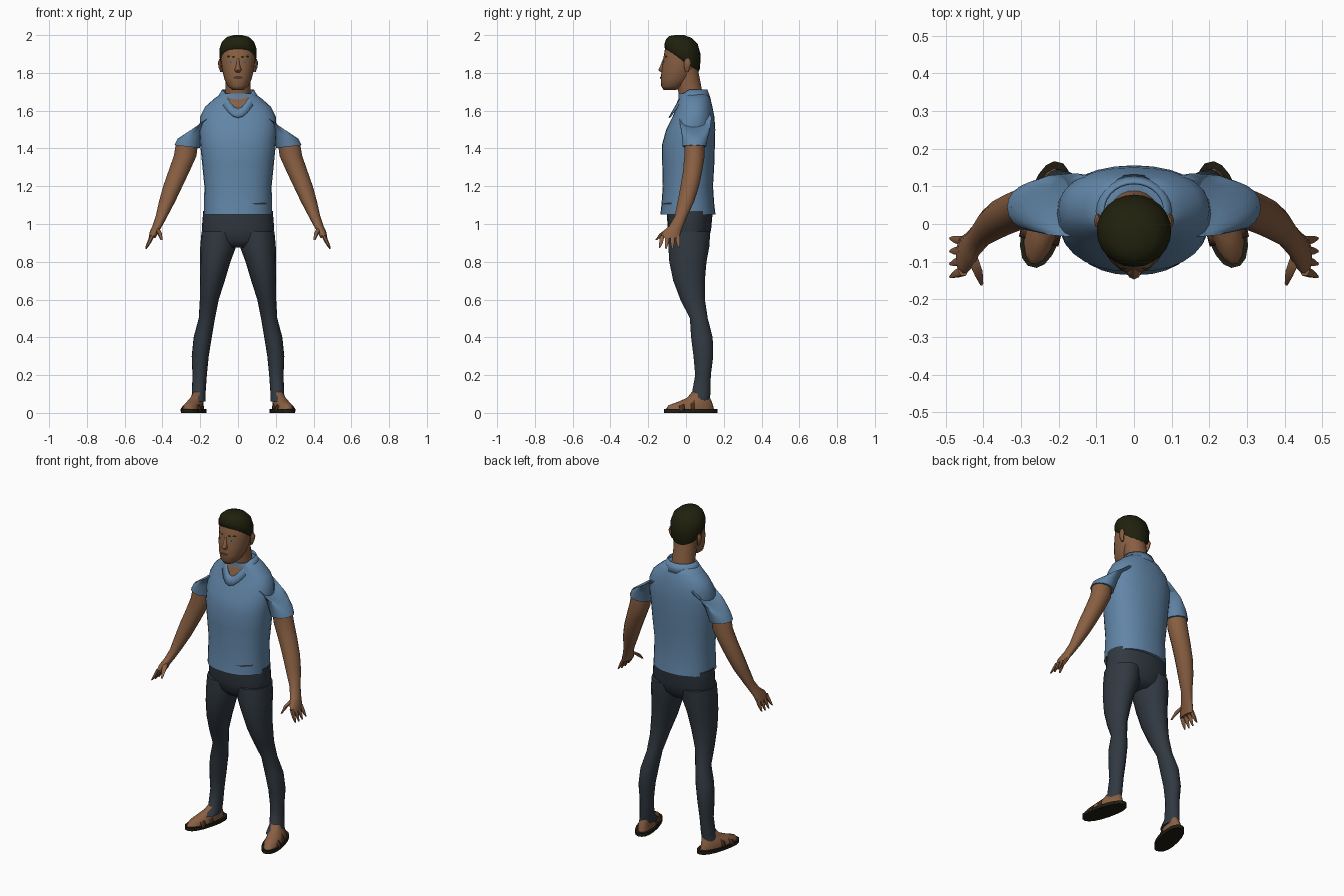
import bpy, bmesh, math
from mathutils import Vector, Matrix
from mathutils.bvhtree import BVHTree

if "Cube" in bpy.data.objects:
    bpy.data.objects.remove(bpy.data.objects["Cube"])


def material(name, r, g, b):
    m = bpy.data.materials.new(name)
    m.use_nodes = True
    m.diffuse_color = (r, g, b, 1)
    bsdf = m.node_tree.nodes["Principled BSDF"]
    bsdf.inputs["Base Color"].default_value = (r, g, b, 1)
    bsdf.inputs["Roughness"].default_value = 0.9
    return m


SKIN = material("skin brown", 0.25, 0.115, 0.055)
SHIRT = material("shirt blue", 0.12, 0.235, 0.385)
PANTS = material("trouser slate", 0.03, 0.04, 0.052)
HAIR = material("hair dark olive", 0.014, 0.015, 0.004)
SOLE = material("sole black brown", 0.014, 0.012, 0.006)
STRAP = material("strap brown", 0.07, 0.03, 0.014)
EYE = material("eye grey", 0.13, 0.15, 0.17)
LIP = material("lip brown", 0.09, 0.04, 0.022)


def finish(name, bm, mat, mirror=False, matrix=None, angle=60):
    """Turn a bmesh into a smooth object, mirrored across x if asked."""
    if matrix:
        bm.transform(matrix)
    bmesh.ops.recalc_face_normals(bm, faces=bm.faces)
    me = bpy.data.meshes.new(name)
    bm.to_mesh(me)
    bm.free()
    me.materials.append(mat)
    ob = bpy.data.objects.new(name, me)
    bpy.context.collection.objects.link(ob)
    if mirror:
        ob.modifiers.new("mirror", 'MIRROR').use_mirror_merge = False
    bpy.ops.object.select_all(action='DESELECT')
    ob.select_set(True)
    bpy.context.view_layer.objects.active = ob
    bpy.ops.object.shade_smooth_by_angle(angle=math.radians(angle))
    return ob


def loft(name, rings, mat, sides=18, power=2.0, **kw):
    """Skin through rings (x, y, z, rx, ry, slope along x, slope along y)."""
    bm = bmesh.new()
    loops = []
    for ring in rings:
        x, y, z, rx, ry, sx, sy = (tuple(ring) + (0, 0))[:7]
        loop = []
        for i in range(sides):
            a = math.tau * i / sides
            c, s = math.cos(a), math.sin(a)
            dx = rx * math.copysign(abs(c) ** (2 / power), c)
            dy = ry * math.copysign(abs(s) ** (2 / power), s)
            loop.append(bm.verts.new((x + dx, y + dy, z + sx * dx + sy * dy)))
        loops.append(loop)
    for lo, hi in zip(loops, loops[1:]):
        for i in range(sides):
            j = (i + 1) % sides
            bm.faces.new((lo[i], lo[j], hi[j], hi[i]))
    bm.faces.new(loops[0])
    bm.faces.new(loops[-1])
    return finish(name, bm, mat, **kw)


def decal(name, target, outline, mat, mirror=False):
    """Lay a thin flat plate on the front of a part."""
    tree = BVHTree.FromPolygons([v.co for v in target.data.vertices],
                                [p.vertices for p in target.data.polygons])
    n = len(outline)
    mid = (sum(p[0] for p in outline) / n, sum(p[1] for p in outline) / n)
    bm = bmesh.new()
    verts = []
    for x, z in outline + [mid]:
        hit = tree.ray_cast(Vector((x, -1, z)), Vector((0, 1, 0)))[0]
        if hit is None:
            bm.free()
            return
        verts.append(bm.verts.new(hit - Vector((0, 0.004, 0))))
    for i in range(n):
        bm.faces.new((verts[i], verts[(i + 1) % n], verts[-1]))
    finish(name, bm, mat, mirror)


def oval(x, z, rx, rz, n=8):
    return [(x + rx * math.cos(math.tau * i / n), z + rz * math.sin(math.tau * i / n))
            for i in range(n)]


# Shirt body, sleeves and collar
shirt = loft("shirt_body", [
    (0, .01, 1.05, .18, .146), (0, .01, 1.10, .18, .14), (0, .01, 1.2, .178, .133),
    (0, .012, 1.32, .19, .138), (0, .013, 1.42, .2, .14), (0, .025, 1.5, .205, .13),
    (0, .04, 1.57, .2, .11), (0, .045, 1.62, .175, .095), (0, .045, 1.66, .13, .085),
    (0, .038, 1.69, .09, .078)], SHIRT, sides=28, power=2.25)
loft("sleeves", [
    (.1, .05, 1.58, .06, .075, -.9), (.16, .05, 1.56, .07, .085, -.8),
    (.215, .05, 1.52, .07, .08, -.65), (.25, .048, 1.465, .07, .07, -.2),
    (.27, .045, 1.41, .067, .063, .12)], SHIRT, mirror=True)

bm = bmesh.new()
top, low = [], []
for i in range(28):
    a = math.tau * i / 28
    c, s = math.cos(a), math.sin(a)
    f = max(0, -s) ** 3
    top.append(bm.verts.new((.085 * c, .035 + (.078 + .022 * f) * s, 1.712 - .1 * f)))
    low.append(bm.verts.new((.112 * c, .035 + (.097 + .03 * f) * s, 1.66 - .095 * f)))
for i in range(28):
    j = (i + 1) % 28
    bm.faces.new((low[i], low[j], top[j], top[i]))
collar = finish("collar", bm, SHIRT)
collar.modifiers.new("thickness", 'SOLIDIFY').thickness = .008
decal("open_neck", shirt, [(-.062, 1.675), (-.03, 1.64), (0, 1.595), (.03, 1.64), (.062, 1.675)], SKIN)
decal("hem_slit", shirt, [(.07, 1.108), (.1, 1.102), (.15, 1.104), (.155, 1.115), (.11, 1.112)], PANTS)

# Trousers
loft("trouser_hips", [
    (0, .015, .875, .1, .07), (0, .017, .91, .17, .1), (0, .018, .97, .192, .115),
    (0, .02, 1.07, .184, .122)], PANTS, sides=24, power=2.2)
loft("trouser_legs", [
    (.215, .055, .06, .043, .067), (.208, .08, .1, .036, .05), (.203, .09, .2, .038, .042),
    (.2, .092, .3, .045, .053), (.187, .084, .4, .048, .058), (.165, .068, .5, .043, .048),
    (.152, .035, .6, .05, .066), (.136, .016, .7, .066, .085), (.12, .01, .8, .08, .1),
    (.105, .015, .88, .095, .11), (.1, .018, .96, .093, .112)], PANTS, mirror=True)

# Arms and hands
loft("arms", [
    (.455, -.085, .925, .018, .052), (.443, -.075, .96, .024, .05),
    (.427, -.052, .99, .026, .038), (.405, -.027, 1.04, .031, .034),
    (.375, 0, 1.12, .043, .045), (.345, .02, 1.2, .051, .05),
    (.312, .035, 1.28, .056, .052), (.28, .045, 1.36, .06, .055),
    (.268, .045, 1.44, .058, .052)], SKIN, sides=14, mirror=True)
for i, name in enumerate(("index", "middle", "ring", "little")):
    y = -.125 + .027 * i
    tip = -.14 + .034 * i
    loft(name + "_fingers", [
        (.453, y, .94, .013, .014), (.472, (y + tip) / 2, .9, .011, .011),
        (.487, tip, .865 + .006 * abs(i - 1.5), .004, .004)], SKIN, sides=6, mirror=True)
loft("thumbs", [
    (.43, -.085, .975, .014, .02), (.415, -.125, .95, .013, .016),
    (.405, -.158, .915, .005, .006)], SKIN, sides=6, mirror=True)

# Neck, head and hair
loft("neck", [
    (0, .035, 1.6, .08, .075), (0, .025, 1.69, .066, .064), (0, .01, 1.76, .065, .066),
    (0, 0, 1.84, .07, .06)], SKIN)
head = loft("head", [
    (0, -.085, 1.71, .03, .034), (0, -.068, 1.73, .055, .063), (0, -.05, 1.77, .073, .083),
    (0, -.035, 1.82, .085, .094), (0, -.026, 1.87, .091, .094), (0, -.022, 1.92, .09, .091),
    (0, -.022, 1.96, .074, .075), (0, -.025, 1.985, .04, .045)], SKIN, sides=24)
loft("hair", [
    (0, -.02, 1.865, .09, .088, 0, -.65), (0, -.02, 1.88, .097, .094, 0, -.6),
    (0, -.018, 1.925, .099, .096, 0, -.3), (0, -.022, 1.965, .085, .084, 0, -.15),
    (0, -.03, 1.99, .058, .06, 0, -.08), (0, -.035, 2.0, .02, .025)], HAIR, sides=24)
loft("ears", [
    (.088, .005, 1.805, .006, .008), (.093, .006, 1.83, .01, .016),
    (.096, .008, 1.855, .01, .02), (.094, .008, 1.875, .005, .01)], SKIN, sides=8, mirror=True)
loft("nose", [
    (0, -.122, 1.803, .014, .01), (0, -.127, 1.815, .019, .02),
    (0, -.12, 1.84, .011, .015), (0, -.113, 1.875, .007, .008)], SKIN, sides=8)

# Painted face details
decal("eyes", head, oval(.036, 1.857, .015, .007), EYE, True)
decal("pupils", head, oval(.036, 1.857, .004, .005, 6), HAIR, True)
decal("brows_inner", head, oval(.024, 1.885, .008, .006, 6), HAIR, True)
decal("brows_outer", head, oval(.05, 1.886, .009, .006, 6), HAIR, True)
decal("mouth", head, oval(0, 1.775, .027, .009), LIP)

# Sandals and feet, toes turned outward
turn = Matrix.Translation((.235, .025, 0)) @ Matrix.Rotation(.25, 4, 'Z')
loft("sandal_soles", [(0, 0, 0, .056, .145), (0, 0, .02, .056, .145)],
     SOLE, power=2.3, mirror=True, matrix=turn, angle=40)
loft("feet", [
    (0, -.005, .018, .047, .132), (0, 0, .04, .046, .122), (-.003, .025, .06, .04, .09),
    (-.008, .045, .08, .034, .062), (-.015, .055, .11, .028, .045)],
    SKIN, mirror=True, matrix=turn)


def strap(name, y, width, height):
    """A band arching over the foot."""
    bm = bmesh.new()
    rows = []
    for i in range(11):
        a = math.pi * i / 10
        x, z = .054 * math.cos(a), .015 + height * math.sin(a)
        rows.append([bm.verts.new((x, y - width, z - .008)), bm.verts.new((x, y + width, z))])
    for p, q in zip(rows, rows[1:]):
        bm.faces.new((p[0], p[1], q[1], q[0]))
    ob = finish(name, bm, STRAP, True, turn)
    ob.modifiers.new("thickness", 'SOLIDIFY').thickness = .006


strap("toe_straps", -.06, .014, .045)
strap("instep_straps", .0, .011, .064)
